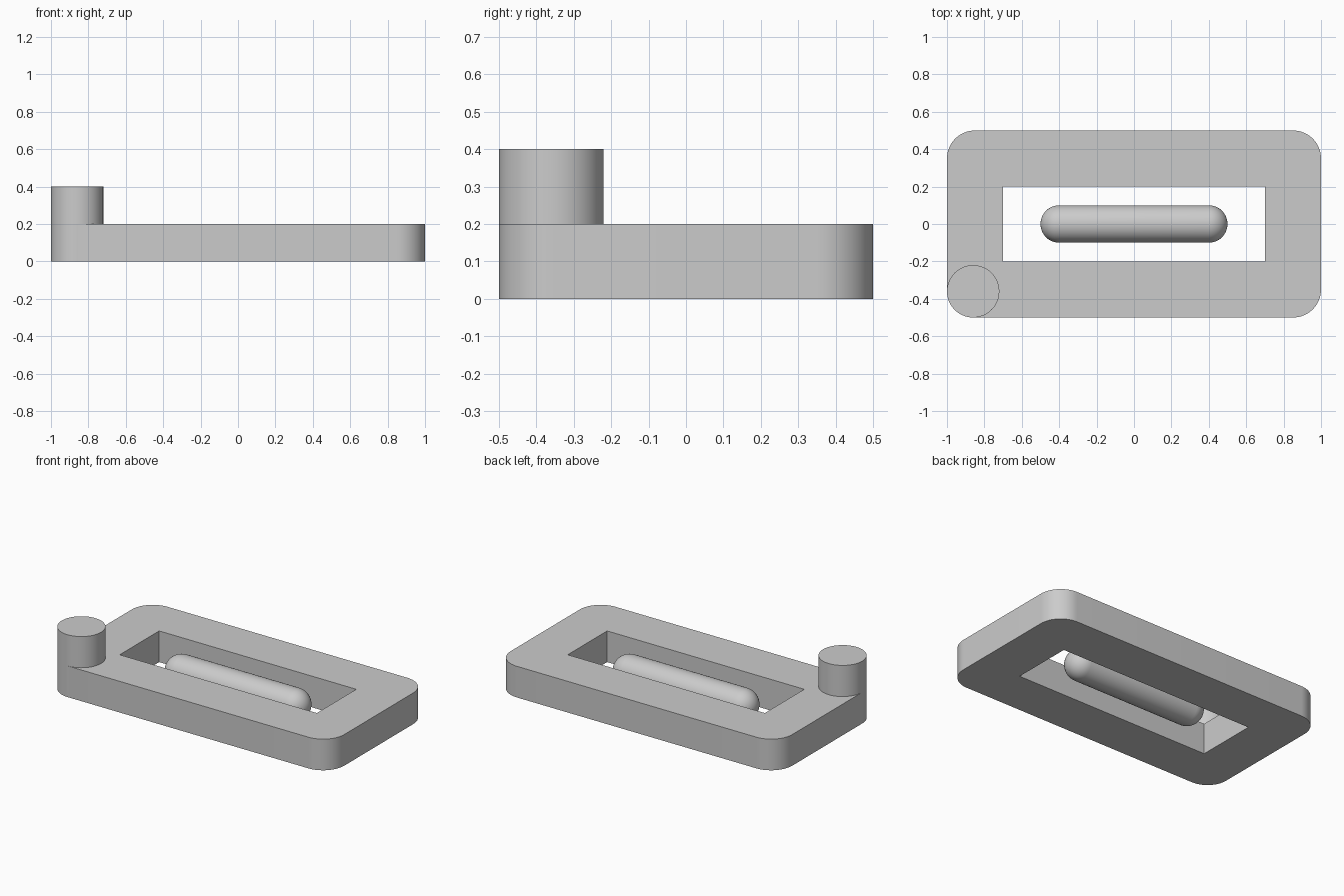
import bpy
import bmesh
from math import cos, sin, pi, radians
from mathutils import Vector

if "Cube" in bpy.data.objects:
    bpy.data.objects.remove(bpy.data.objects["Cube"], do_unlink=True)

grey = bpy.data.materials.new("plain grey")
grey.use_nodes = True
colour = (0.6, 0.6, 0.6, 1)
grey.diffuse_color = colour
grey.node_tree.nodes["Principled BSDF"].inputs["Base Color"].default_value = colour


def finish(name, bm):
    """Turn a bmesh into a smooth-shaded object with sharp edges kept."""
    bmesh.ops.recalc_face_normals(bm, faces=bm.faces)
    mesh = bpy.data.meshes.new(name)
    bm.to_mesh(mesh)
    bm.free()
    mesh.materials.append(grey)
    obj = bpy.data.objects.new(name, mesh)
    bpy.context.collection.objects.link(obj)
    bpy.ops.object.select_all(action='DESELECT')
    obj.select_set(True)
    bpy.context.view_layer.objects.active = obj
    bpy.ops.object.shade_smooth_by_angle(angle=radians(30))
    return obj


def rounded_rectangle(half_x, half_y, radius, steps=16):
    """Outline points, counter-clockwise, with rounded corners."""
    points = []
    for i, (sx, sy) in enumerate([(1, 1), (-1, 1), (-1, -1), (1, -1)]):
        for k in range(steps + 1):
            a = (i + k / steps) * pi / 2
            points.append((sx * (half_x - radius) + radius * cos(a),
                           sy * (half_y - radius) + radius * sin(a)))
    return points


def add_loop(bm, points):
    verts = [bm.verts.new((x, y, 0)) for x, y in points]
    return [bm.edges.new((v, verts[(i + 1) % len(verts)])) for i, v in enumerate(verts)]


# Rounded base frame with a rectangular opening
bm = bmesh.new()
opening = [(0.7, 0.2), (-0.7, 0.2), (-0.7, -0.2), (0.7, -0.2)]
edges = add_loop(bm, rounded_rectangle(1, 0.5, 0.15)) + add_loop(bm, opening)
bmesh.ops.triangle_fill(bm, edges=edges, use_beauty=True, normal=(0, 0, 1))
top = bmesh.ops.extrude_face_region(bm, geom=bm.faces[:])["geom"]
bmesh.ops.translate(bm, vec=(0, 0, 0.2),
                    verts=[g for g in top if isinstance(g, bmesh.types.BMVert)])
finish("base_frame", bm)

# Round post on the front right corner
bm = bmesh.new()
bmesh.ops.create_cone(bm, cap_ends=True, segments=64, radius1=0.14, radius2=0.14, depth=0.4)
post = finish("corner_post", bm)
post.location = (-0.86, -0.36, 0.2)

# Capsule bar floating in the opening: a sphere split and stretched along x
bm = bmesh.new()
bmesh.ops.create_uvsphere(bm, u_segments=48, v_segments=24, radius=0.1)
for v in bm.verts:
    v.co = Vector((v.co.z, v.co.y, -v.co.x))
bmesh.ops.bisect_plane(bm, geom=bm.verts[:] + bm.edges[:] + bm.faces[:],
                       plane_co=(0, 0, 0), plane_no=(1, 0, 0), clear_inner=True)
rim = [e for e in bm.edges if e.is_boundary]
bmesh.ops.translate(bm, vec=(0.4, 0, 0), verts=bm.verts)
wall = bmesh.ops.extrude_edge_only(bm, edges=rim)["geom"]
for g in wall:
    if isinstance(g, bmesh.types.BMVert):
        g.co.x = 0
half = bmesh.ops.duplicate(bm, geom=bm.verts[:] + bm.edges[:] + bm.faces[:])["geom"]
for g in half:
    if isinstance(g, bmesh.types.BMVert):
        g.co.x *= -1
bmesh.ops.remove_doubles(bm, verts=bm.verts, dist=0.0005)
bar = finish("capsule_bar", bm)
bar.location = (0, 0, 0.1)
